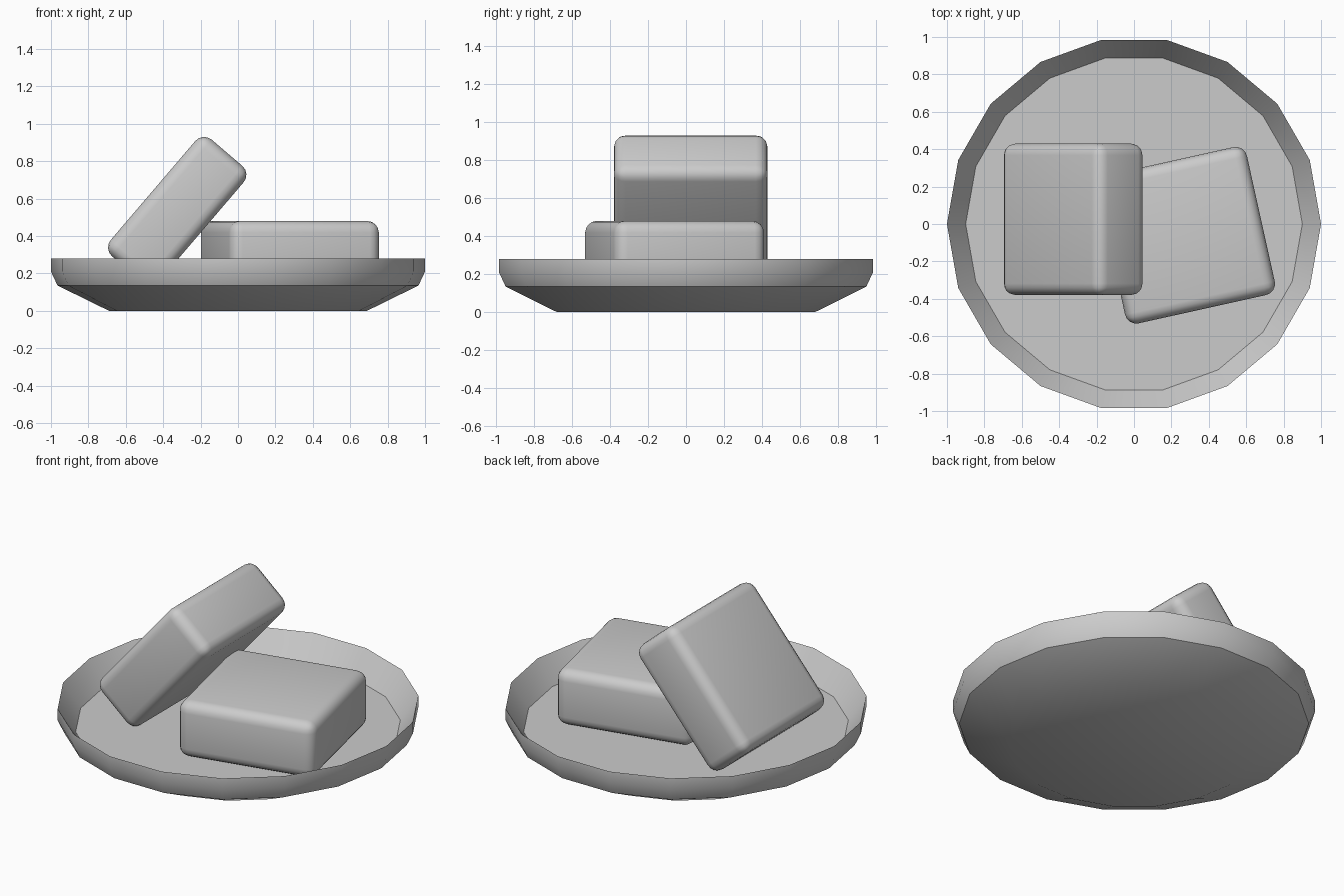
import bpy, bmesh
from math import radians, sin, cos, tau

cube = bpy.data.objects.get("Cube")
if cube:
    bpy.data.objects.remove(cube, do_unlink=True)

grey = bpy.data.materials.new("plain_grey")
grey.use_nodes = True
COLOUR = (0.6, 0.6, 0.6, 1)
grey.diffuse_color = COLOUR
grey.node_tree.nodes["Principled BSDF"].inputs["Base Color"].default_value = COLOUR


def finish(name, bm):
    """Turn a bmesh into a linked object with the shared material."""
    bmesh.ops.recalc_face_normals(bm, faces=bm.faces)
    mesh = bpy.data.meshes.new(name)
    bm.to_mesh(mesh)
    bm.free()
    mesh.materials.append(grey)
    obj = bpy.data.objects.new(name, mesh)
    bpy.context.collection.objects.link(obj)
    bpy.ops.object.select_all(action='DESELECT')
    obj.select_set(True)
    bpy.context.view_layer.objects.active = obj
    return obj


def lathe(name, profile, sides):
    """Spin (radius, height) pairs around z and cap both ends."""
    bm = bmesh.new()
    rings = [[bm.verts.new((r * cos(tau * i / sides), r * sin(tau * i / sides), z))
              for i in range(sides)] for r, z in profile]
    for a, b in zip(rings, rings[1:]):
        for i in range(sides):
            j = (i + 1) % sides
            bm.faces.new((a[i], a[j], b[j], b[i]))
    bm.faces.new(rings[0])
    bm.faces.new(rings[-1])
    obj = finish(name, bm)
    bpy.ops.object.shade_smooth_by_angle(angle=radians(30))
    return obj


def rounded_block(name, location, rotation):
    """Square slab with soft rounded edges."""
    bm = bmesh.new()
    bmesh.ops.create_cube(bm, size=1)
    bmesh.ops.scale(bm, vec=(0.82, 0.81, 0.34), verts=bm.verts)
    bmesh.ops.bevel(bm, geom=bm.edges[:], offset=0.062, segments=4,
                    profile=0.5, affect='EDGES')
    obj = finish(name, bm)
    bpy.ops.object.shade_smooth()
    obj.location = location
    obj.rotation_euler = [radians(a) for a in rotation]
    return obj


# Shallow dish: base, flared underside, upright rim, sloping inside wall, floor
lathe("dish", [(0.69, 0), (0.965, 0.135), (1, 0.21), (1, 0.28), (0.9, 0.135)], 18)

# One block lies flat, the other leans against it
rounded_block("flat_block", (0.278, -0.06, 0.31), (0, 0, 12.5))
rounded_block("leaning_block", (-0.325, 0.025, 0.533), (0, -49.5, 0))
